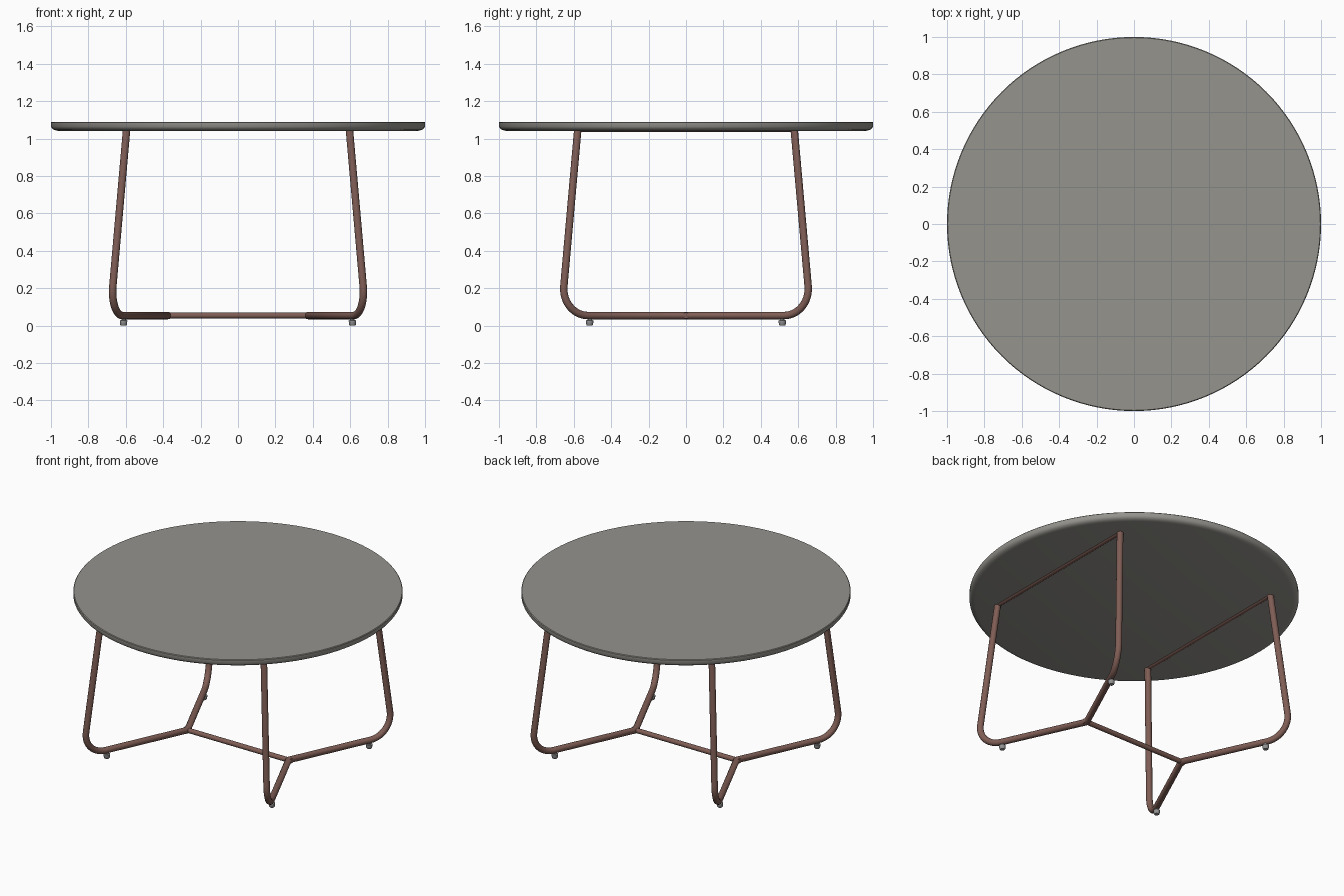
import bpy, bmesh, math
from mathutils import Vector

if "Cube" in bpy.data.objects:
    bpy.data.objects.remove(bpy.data.objects["Cube"])


def material(name, rgb):
    m = bpy.data.materials.new(name)
    m.diffuse_color = (*rgb, 1)
    m.use_nodes = True
    m.node_tree.nodes["Principled BSDF"].inputs["Base Color"].default_value = m.diffuse_color
    return m


STONE = material("warm grey top", (0.30, 0.293, 0.268))
COPPER = material("brown metal", (0.215, 0.112, 0.092))
GREY = material("grey foot", (0.30, 0.30, 0.30))


def finish(name, bm, mat, mirror=None):
    me = bpy.data.meshes.new(name)
    bm.to_mesh(me)
    bm.free()
    me.materials.append(mat)
    ob = bpy.data.objects.new(name, me)
    bpy.context.collection.objects.link(ob)
    if mirror:
        mod = ob.modifiers.new("mirror", 'MIRROR')
        mod.use_axis = mirror
    bpy.ops.object.select_all(action='DESELECT')
    bpy.context.view_layer.objects.active = ob
    ob.select_set(True)
    bpy.ops.object.shade_smooth_by_angle(angle=math.radians(35))
    return ob


def lathe(bm, profile, n, cx=0, cy=0):
    """Solid of revolution from (radius, z) points listed bottom to top."""
    rings = [[bm.verts.new((cx + r * math.cos(math.tau * i / n),
                            cy + r * math.sin(math.tau * i / n), z))
              for i in range(n)] for r, z in profile]
    for a, b in zip(rings, rings[1:]):
        for i in range(n):
            j = (i + 1) % n
            bm.faces.new((a[i], a[j], b[j], b[i]))
    bm.faces.new(rings[0][::-1])
    bm.faces.new(rings[-1])


def fillet(a, corner, b, r, steps):
    """Points of an arc that rounds off a path corner."""
    d1, d2 = (a - corner).normalized(), (b - corner).normalized()
    half = d1.angle(d2) / 2
    centre = corner + (d1 + d2).normalized() * (r / math.sin(half))
    t = r / math.tan(half)
    s, e = corner + d1 * t - centre, corner + d2 * t - centre
    ang = s.angle(e)
    return [centre + (s * math.sin(ang * (1 - k / steps))
                      + e * math.sin(ang * k / steps)) / math.sin(ang)
            for k in range(steps + 1)]


def tube(bm, path, r, n, end_normals, cap=False):
    """Sweep a circle along a path with mitred corners."""
    dirs = [(q - p).normalized() for p, q in zip(path, path[1:])]
    planes = [end_normals[0]] + [(p + q).normalized() for p, q in zip(dirs, dirs[1:])] + [end_normals[1]]
    d = dirs[0]
    u = d.orthogonal().normalized()
    v = d.cross(u)
    pts = [path[0] + r * (u * math.cos(math.tau * i / n) + v * math.sin(math.tau * i / n))
           for i in range(n)]
    rings = []
    for k, p in enumerate(path):
        d = dirs[max(k - 1, 0)]
        nrm = planes[k]
        pts = [q + d * ((p - q).dot(nrm) / d.dot(nrm)) for q in pts]
        rings.append([bm.verts.new(q) for q in pts])
    for a, b in zip(rings, rings[1:]):
        for i in range(n):
            j = (i + 1) % n
            bm.faces.new((a[i], a[j], b[j], b[i]))
    if cap:
        bm.faces.new(rings[0][::-1])
        bm.faces.new(rings[-1])


# Round table top with an undercut rim
bm = bmesh.new()
lathe(bm, [(0.965, 1.042), (0.982, 1.046), (0.993, 1.053), (1.0, 1.064),
           (1.0, 1.086), (0.996, 1.09)], 128)
finish("table_top", bm, STONE)

# Leg loops: V-shaped floor rail, rounded corner, leaning leg, top rail
Z = 0.054
joint = Vector((0.375, 0, Z))
corner = Vector((0.683, 0.667, Z))
top = Vector((0.595, 0.578, 1.055))
path = [joint] + fillet(joint, corner, top, 0.14, 12) + [top, Vector((0.595, 0, 1.055))]
bm = bmesh.new()
Y = Vector((0, 1, 0))
tube(bm, path, 0.02, 20, (Y, -Y))
finish("leg_frames", bm, COPPER, (True, True, False))

# Cross bar joining the two leg loops
bm = bmesh.new()
X = Vector((1, 0, 0))
tube(bm, [Vector((-0.398, 0, Z)), Vector((0.398, 0, Z))], 0.016, 20, (X, X), cap=True)
finish("cross_bar", bm, COPPER)

# Small feet under the floor rails
bm = bmesh.new()
lathe(bm, [(0.014, 0), (0.018, 0.005), (0.02, 0.022), (0.02, 0.028),
           (0.012, 0.03), (0.012, 0.042)], 20, 0.612, 0.515)
finish("feet", bm, GREY, (True, True, False))
